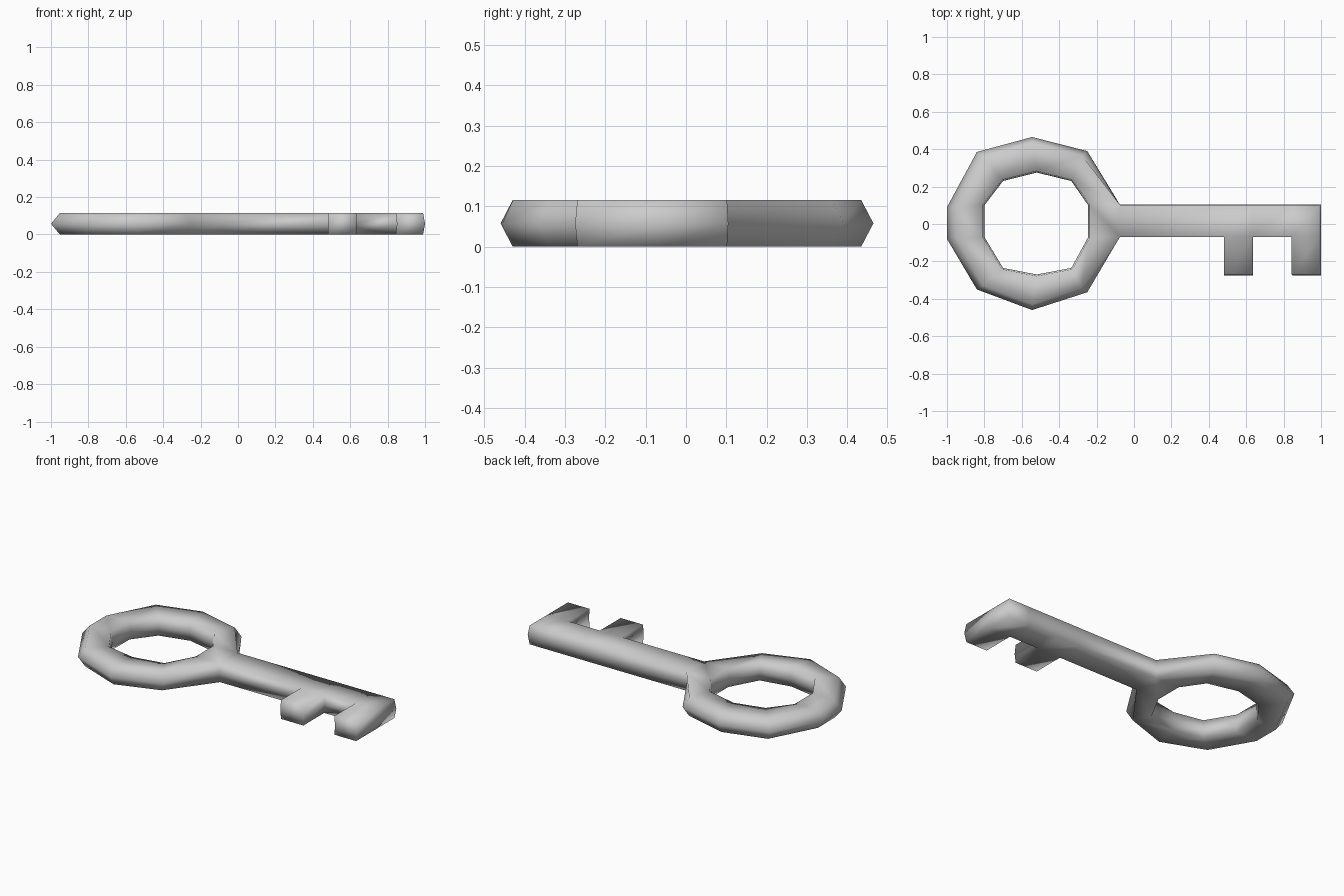
import bpy, bmesh

if "Cube" in bpy.data.objects:
    bpy.data.objects.remove(bpy.data.objects["Cube"])

H = 0.115  # key thickness

# Plan outlines of the bow (handle ring) at mid height, matched point for point
outer = [(-.08, .105), (-.25, .39), (-.545, .465), (-.84, .385), (-1, .09),
         (-1, -.08), (-.84, -.35), (-.545, -.46), (-.25, -.365), (-.08, -.07)]
inner = [(-.245, .10), (-.335, .23), (-.52, .275), (-.70, .23), (-.80, .10),
         (-.80, -.07), (-.70, -.235), (-.52, -.27), (-.335, -.235), (-.245, -.07)]
# Stations along the shaft, where the teeth start and stop
stations = [.48, .635, .85, 1.0]
TOP, LOW, TOOTH = .105, -.07, -.275


def scaled(p, c, sx, sy):
    return (c[0] + (p[0] - c[0]) * sx, c[1] + (p[1] - c[1]) * sy)


# Each plan point keeps a mid-height position and a chamfered rim position
mid, rim = [], []


def add(p, c, sx, sy):
    mid.append(p)
    rim.append(scaled(p, c, sx, sy))
    return len(mid) - 1


bow_c, shaft_c = (-.52, 0), (.48, 0)
o = [add(p, shaft_c, .99, .97) if i in (0, 9) else add(p, bow_c, .9, .935)
     for i, p in enumerate(outer)]
n = [add(p, bow_c, 1.03, 1.03) for p in inner]
up = [o[0]] + [add((x, TOP), shaft_c, .98, .97) for x in stations]
lo = [o[9]] + [add((x, LOW), shaft_c, .98, .97) for x in stations]
tip = [add((x, TOOTH), shaft_c, .98, .98) for x in stations]

# Plan quads (counter-clockwise): bow ring, shaft strip, two teeth
quads = [(o[i], o[(i + 1) % 10], n[(i + 1) % 10], n[i]) for i in range(10)]
quads += [(lo[i], lo[i + 1], up[i + 1], up[i]) for i in range(4)]
quads += [(tip[i], tip[i + 1], lo[i + 2], lo[i + 1]) for i in (0, 2)]

# Three layers: bottom rim, mid line, top rim
bm = bmesh.new()
bot = [bm.verts.new((x, y, 0)) for x, y in rim]
med = [bm.verts.new((x, y, H / 2)) for x, y in mid]
top = [bm.verts.new((x, y, H)) for x, y in rim]
edges = {(q[k], q[(k + 1) % 4]) for q in quads for k in range(4)}
for q in quads:
    bm.faces.new([top[i] for i in q])
    bm.faces.new([bot[i] for i in reversed(q)])
# Walls along every boundary edge
for a, b in edges:
    if (b, a) not in edges:
        bm.faces.new((med[a], med[b], top[b], top[a]))
        bm.faces.new((bot[a], bot[b], med[b], med[a]))
bmesh.ops.recalc_face_normals(bm, faces=bm.faces[:])
for f in bm.faces:
    f.smooth = True

mesh = bpy.data.meshes.new("key")
bm.to_mesh(mesh)
bm.free()
key = bpy.data.objects.new("key", mesh)
bpy.context.collection.objects.link(key)
